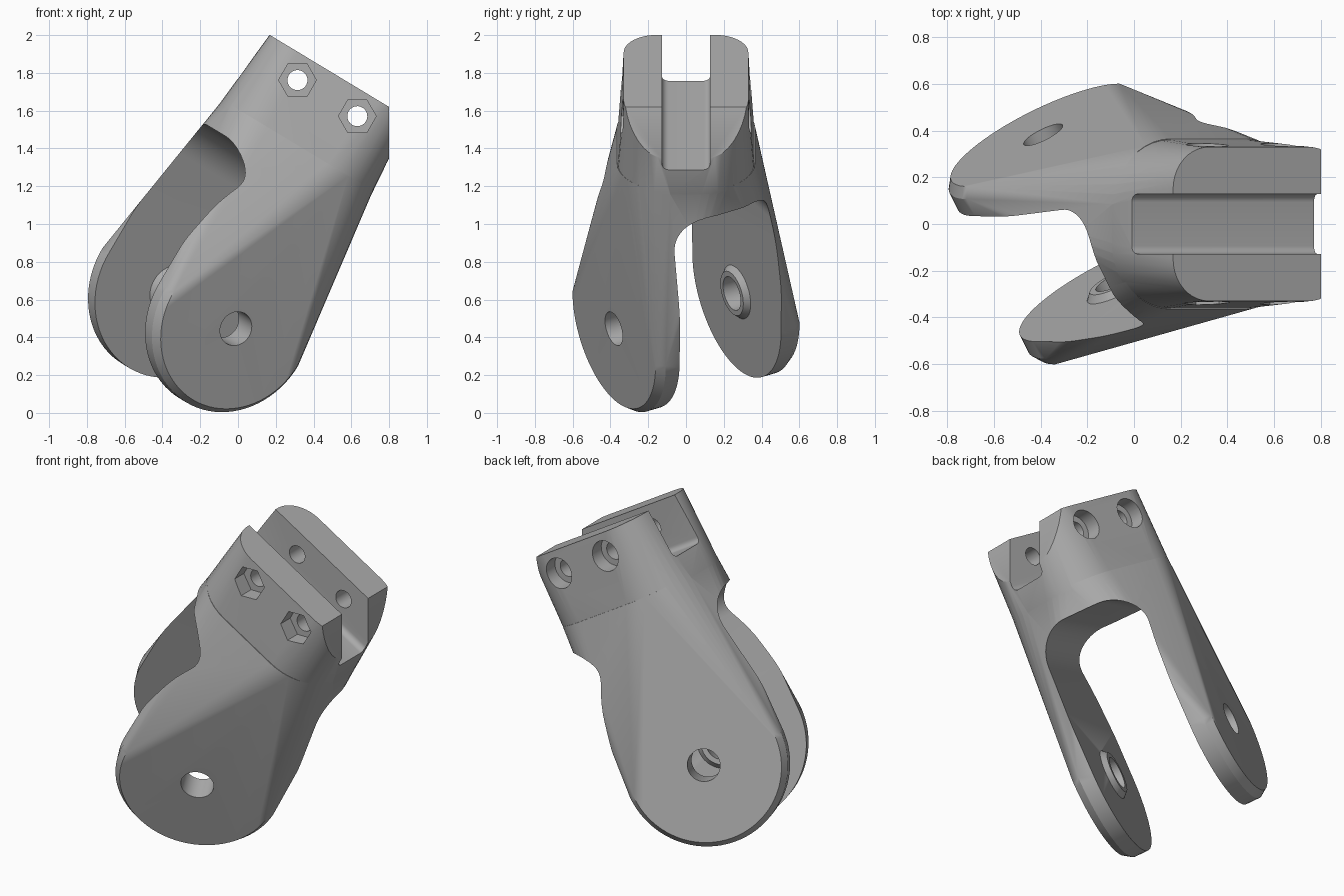
import bpy, bmesh
from math import sin, cos, pi, radians
from mathutils import Matrix, Vector

if "Cube" in bpy.data.objects:
    bpy.data.objects.remove(bpy.data.objects["Cube"])

grey = bpy.data.materials.new("plain_grey")
grey.use_nodes = True
color = (0.42, 0.42, 0.42, 1)
grey.diffuse_color = color
grey.node_tree.nodes["Principled BSDF"].inputs["Base Color"].default_value = color

# Leaning frame with its origin on the pivot; the fork is turned about its up axis
CLAMP = Matrix.Translation((-0.2, 0, 0.56)) @ Matrix.Rotation(radians(31.1), 4, 'Y')
TURN = Matrix.Rotation(radians(30), 4, 'Z')
FORK = CLAMP @ TURN
R, OUTER, INNER = 0.47, 0.44, 0.31


def arc(r, start, end, steps, cu=0, cv=0):
    angles = [radians(start + (end - start) * i / steps) for i in range(steps + 1)]
    return [(cu + r * cos(a), cv + r * sin(a)) for a in angles]


def round_rect(hu, hv, r, steps=10):
    pts = []
    for i, (su, sv) in enumerate([(1, 1), (-1, 1), (-1, -1), (1, -1)]):
        pts += arc(r, 90 * i, 90 * i + 90, steps, su * (hu - r), sv * (hv - r))
    return pts


def along_y(profile, *stations):
    return [(u, t, v) for t in stations for u, v in profile]


def along_x(profile, *stations):
    return [(t, u, v) for t in stations for u, v in profile]


def hull(name, points, matrix, limit_x=None):
    bm = bmesh.new()
    for p in points:
        bm.verts.new(matrix @ Vector(p))
    bmesh.ops.remove_doubles(bm, verts=bm.verts, dist=0.0005)
    res = bmesh.ops.convex_hull(bm, input=bm.verts)
    loose = [v for v in bm.verts if not v.link_faces]
    bmesh.ops.delete(bm, geom=loose, context='VERTS')
    if limit_x:
        bmesh.ops.bisect_plane(bm, geom=bm.verts[:] + bm.edges[:] + bm.faces[:],
                               plane_co=(limit_x, 0, 0), plane_no=(1, 0, 0), clear_outer=True)
        bmesh.ops.holes_fill(bm, edges=[e for e in bm.edges if e.is_boundary], sides=0)
    bmesh.ops.dissolve_limit(bm, angle_limit=0.005, verts=bm.verts, edges=bm.edges)
    bmesh.ops.recalc_face_normals(bm, faces=bm.faces)
    mesh = bpy.data.meshes.new(name)
    bm.to_mesh(mesh)
    bm.free()
    mesh.materials.append(grey)
    obj = bpy.data.objects.new(name, mesh)
    bpy.context.collection.objects.link(obj)
    return obj


def combine(target, tool, operation):
    mod = target.modifiers.new(tool.name, 'BOOLEAN')
    mod.operation, mod.solver, mod.object = operation, 'EXACT', tool
    bpy.context.view_layer.objects.active = target
    bpy.ops.object.modifier_apply(modifier=mod.name)
    bpy.data.objects.remove(tool)


# Fork shell: half discs below the pivot, tapering up to a rounded waist
half_disc = arc(R, 180, 360, 40)
half_face = arc(R - 0.03, 180, 360, 40)
fork_points = along_y(half_disc, -OUTER + 0.045, OUTER - 0.045) + along_y(half_face, -OUTER, OUTER)
waist = [(u, v, 1.0) for u, v in round_rect(0.465, 0.365, 0.28)]
fork_points += [TURN.inverted() @ Vector(p) for p in waist]
bracket = hull("fork_bracket", fork_points, FORK, 0.8)

# Clamp block on top, trimmed by an upright flat
block_points = []
for hu, hv, r, z in [(0.43, 0.33, 0.18, 1.424), (0.455, 0.352, 0.25, 1.124),
                     (0.468, 0.362, 0.28, 0.98), (0.44, 0.34, 0.27, 0.8)]:
    block_points += [(u, v, z) for u, v in round_rect(hu, hv, r)]
combine(bracket, hull("clamp_block", block_points, CLAMP, 0.8), 'UNION')

# Round-cornered gap between the two arms
r, top = 0.2, 0.844
gap = [(-INNER, -1), (INNER, -1)]
gap += arc(r, 0, 90, 14, INNER - r, top - r) + arc(r, 90, 180, 14, r - INNER, top - r)
combine(bracket, hull("arm_gap", along_x(gap, -1, 1), FORK), 'DIFFERENCE')

# Clamp slot with small floor fillets
r, floor = 0.035, 1.124
slot = [(-0.128, 1.7), (0.128, 1.7)]
slot += arc(r, 180, 270, 6, r - 0.128, floor + r) + arc(r, 270, 360, 6, 0.128 - r, floor + r)
combine(bracket, hull("clamp_slot", along_x(slot, -1, 1), CLAMP), 'DIFFERENCE')

# Raised bosses on the inner arm faces
for side in (-1, 1):
    boss = along_y(arc(0.148, 0, 360, 40), side * (INNER + 0.02), side * INNER)
    boss += along_y(arc(0.122, 0, 360, 40), side * (INNER - 0.03))
    combine(bracket, hull("pivot_boss", boss, FORK), 'UNION')

# Pivot bore through both arms
combine(bracket, hull("pivot_bore", along_y(arc(0.093, 0, 360, 40), -1, 1), FORK), 'DIFFERENCE')

# Clamp bolts: through hole, hexagonal nut pocket in front, round head pocket behind
for u in (-0.18, 0.19):
    bolt = arc(0.053, 0, 360, 28, u, 1.295)
    nut = arc(0.1, 31.1, 391.1, 6, u, 1.295)
    head = arc(0.09, 0, 360, 32, u, 1.295)
    combine(bracket, hull("bolt_hole", along_y(bolt, -1, 1), CLAMP), 'DIFFERENCE')
    combine(bracket, hull("nut_pocket", along_y(nut, -1, -0.25), CLAMP), 'DIFFERENCE')
    combine(bracket, hull("head_pocket", along_y(head, 0.25, 1), CLAMP), 'DIFFERENCE')

bpy.ops.object.select_all(action='DESELECT')
bracket.select_set(True)
bpy.context.view_layer.objects.active = bracket
bpy.ops.object.shade_smooth_by_angle(angle=radians(28))
